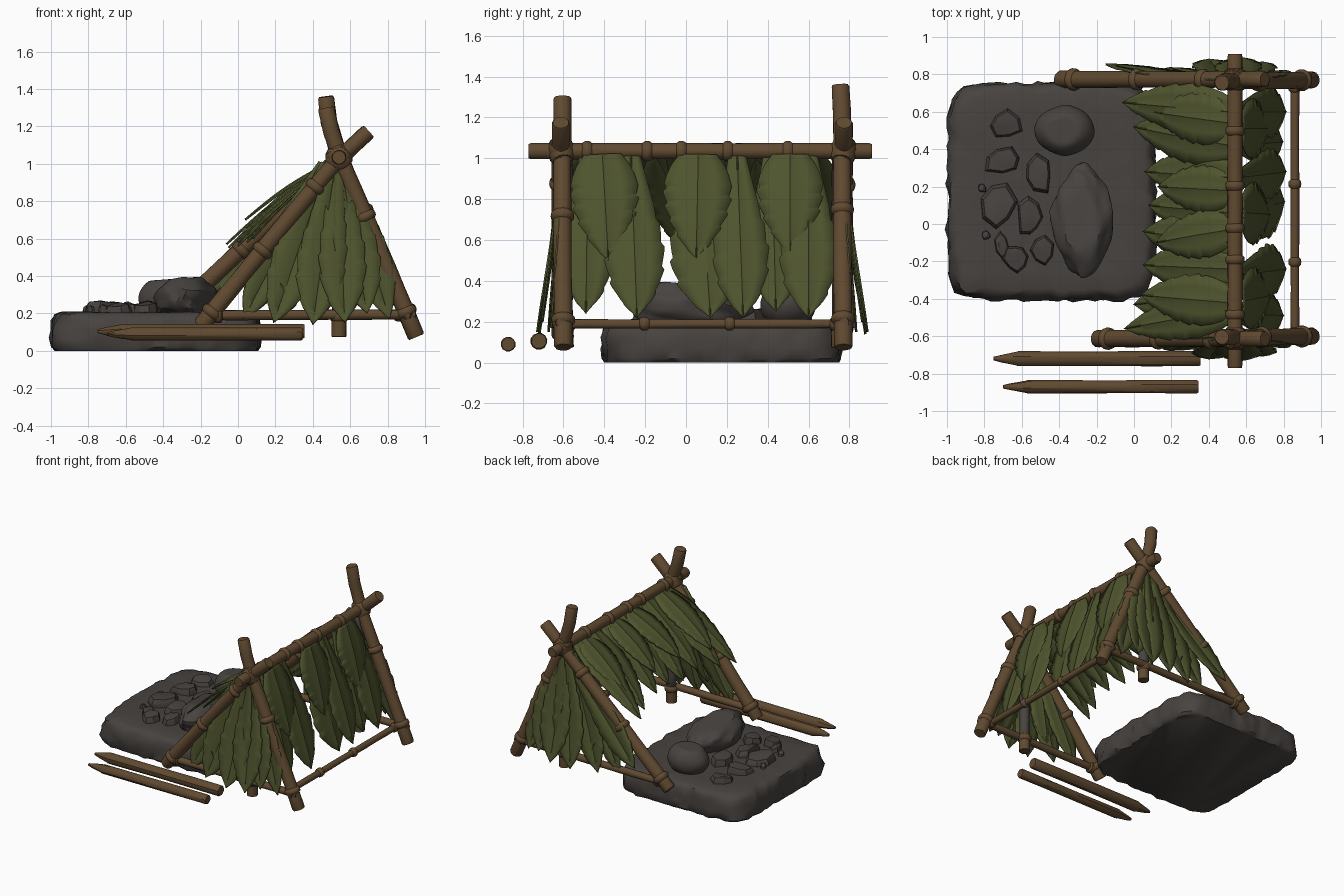
import bpy, bmesh, math, random
from mathutils import Vector, noise

if "Cube" in bpy.data.objects:
    bpy.data.objects.remove(bpy.data.objects["Cube"])

random.seed(4)


def material(name, rgb):
    m = bpy.data.materials.new(name)
    m.diffuse_color = (*rgb, 1)
    m.use_nodes = True
    m.node_tree.nodes["Principled BSDF"].inputs["Base Color"].default_value = m.diffuse_color
    return m


WOOD = material("brown_wood", (0.118, 0.068, 0.030))
LEAF = material("green_leaf", (0.078, 0.089, 0.027))
STONE = material("grey_stone", (0.064, 0.056, 0.051))


def finish(name, bm, mat, angle=40):
    bmesh.ops.recalc_face_normals(bm, faces=bm.faces)
    me = bpy.data.meshes.new(name)
    bm.to_mesh(me)
    bm.free()
    me.materials.append(mat)
    for p in me.polygons:
        p.use_smooth = True
    me.set_sharp_from_angle(angle=math.radians(angle))
    ob = bpy.data.objects.new(name, me)
    bpy.context.collection.objects.link(ob)
    return ob


def loft(bm, rings):
    """Skin a list of closed point rings and cap both ends."""
    vs = [[bm.verts.new(p) for p in r] for r in rings]
    n = len(vs[0])
    for a, b in zip(vs, vs[1:]):
        for i in range(n):
            bm.faces.new((a[i], a[(i + 1) % n], b[(i + 1) % n], b[i]))
    bm.faces.new(vs[0][::-1])
    bm.faces.new(vs[-1])


def tube(bm, path, radii, sides=14, wobble=0.0):
    path = [Vector(p) for p in path]
    rings = []
    for k, p in enumerate(path):
        d = (path[min(k + 1, len(path) - 1)] - path[max(k - 1, 0)]).normalized()
        u = d.cross(Vector((0.31, 0.9, 0.2) if abs(d.y) < 0.7 else (0, 0, 1))).normalized()
        v = d.cross(u)
        rings.append([p + (u * math.cos(t) + v * math.sin(t)) * (radii[k] + random.uniform(-wobble, wobble))
                      for t in (2 * math.pi * i / sides for i in range(sides))])
    loft(bm, rings)


def along(path, t):
    """Point at fraction t of a polyline."""
    pts = [Vector(p) for p in path]
    seg = [(b - a).length for a, b in zip(pts, pts[1:])]
    d = t * sum(seg)
    for a, b, s in zip(pts, pts[1:], seg):
        if d <= s + 1e-6:
            return a.lerp(b, d / s)
        d -= s
    return pts[-1]


def pole(name, path, r0, r1, nodes=(), mat=WOOD, bulge=1.3):
    """Slightly uneven pole with raised node rings at the given fractions."""
    bm = bmesh.new()
    ts = [0, 0.008] + [i / 10 for i in range(1, 10)] + [0.992, 1]
    tube(bm, [along(path, t) for t in ts],
         [(r0 + (r1 - r0) * t) * (0.88 if t in (0, 1) else 1) for t in ts], wobble=0.0015)
    for t in nodes:
        c = along(path, t)
        d = (along(path, min(1, t + 0.03)) - along(path, max(0, t - 0.03))).normalized()
        r = r0 + (r1 - r0) * t
        tube(bm, [c + d * s for s in (-0.024, -0.014, 0, 0.014, 0.024)],
             [r, r * (bulge - .07), r * bulge, r * (bulge - .07), r])
    return finish(name, bm, mat)


# --- A-frames at both ends
for side, y, top, foot in (("front", -0.605, 1.30, (-0.20, 0.13)), ("back", 0.765, 1.36, (-0.40, 0.15))):
    s = -1 if y < 0 else 1
    pole(side + "_right_leg", [(0.47, y - (0.01 if s > 0 else 0), top), (0.49, y, 1.2), (0.55, y, 1.02),
                               (0.75, y, 0.56), (0.955, y + 0.005, 0.075)], 0.044, 0.046, (0.47, 0.89))
    yb = y + s * 0.008
    pole(side + "_left_leg", [(0.70, yb, 1.175), (0.54, yb, 1.03), (0.1, yb, 0.50 if s < 0 else 0.62),
                              (foot[0], yb, foot[1])], 0.043, 0.047, (0.3, 0.62, 0.93))
    pole(side + "_bottom_rail", [(foot[0] + 0.05, yb, 0.19), (0.95, yb, 0.195)], 0.027, 0.027, (0.04, 0.96), bulge=1.6)
    # grey centre post with a brown foot
    yp = y - s * 0.015
    pole(side + "_centre_post", [(0.54, yp, 0.2), (0.54, yp, 1.0)], 0.036, 0.036, mat=STONE)
    pole(side + "_post_foot", [(0.54, yp, 0.075), (0.54, yp, 0.21)], 0.04, 0.04, (0.8,))
    # lashing around the crossing
    bm = bmesh.new()
    for dx, dz in ((0.6, 0.8), (-0.6, 0.8), (0.45, 0.9), (-0.2, 0.97)):
        c, d = Vector((0.54, y + s * 0.006, 1.035)), Vector((dx, 0.15 * s, dz)).normalized()
        tube(bm, [c + d * k for k in (-0.058, -0.04, 0, 0.04, 0.058)], [0.047, 0.06, 0.068, 0.06, 0.047])
    finish(side + "_lashing", bm, WOOD)

# --- poles joining the frames
pole("ridge_pole", [(0.54, -0.77, 1.035), (0.54, 0.91, 1.035)], 0.04, 0.04, (0.1, 0.17, 0.345, 0.445, 0.58, 0.755, 0.91))
pole("right_bottom_rail", [(0.86, -0.62, 0.19), (0.86, 0.77, 0.19)], 0.023, 0.023, (0.03, 0.3, 0.6, 0.97), bulge=1.5)

# --- sharpened stakes
for i, (y, z, x0, x1, r) in enumerate(((-0.72, 0.105, -0.75, 0.355, 0.041), (-0.87, 0.09, -0.70, 0.345, 0.036))):
    bm = bmesh.new()
    xs = [x0, x0 + 0.04, x0 + 0.12, x0 + 0.13, -0.2, 0.1, x1 - 0.01, x1]
    tube(bm, [(x, y, z) for x in xs], [r * k for k in (0.25, 0.5, 0.9, 1, 0.97, 1, 1, 0.88)], 12, 0.0015)
    finish("stake_%d" % (i + 1), bm, WOOD, 30)

# --- leaves: half-width profiles from base to tip
BROAD = [0.55, 0.78, 0.92, 1.0, 1.0, 0.95, 0.86, 0.72, 0.54, 0.32, 0.0]
FANNED = [0.3, 0.42, 0.55, 0.68, 0.82, 0.94, 1.0, 0.97, 0.82, 0.52, 0.0]


def leaf(name, base, tip, width, side, bow=0.02, profile=BROAD):
    """Serrated leaf, lightly folded along its midrib and bowed outward."""
    base, tip, side = Vector(base), Vector(tip), Vector(side)
    axis = tip - base
    side = (side - axis * side.dot(axis) / axis.length_squared).normalized()
    nrm = side.cross(axis).normalized()
    bm, rows, n = bmesh.new(), [], 42
    for k in range(n + 1):
        t = k / n
        f = t * 10
        i = min(int(f), 9)
        w = width / 2 * (profile[i] + (profile[i + 1] - profile[i]) * (f - i))
        c = base + axis * t + nrm * bow * math.sin(math.pi * t)
        row = []
        for u in (-1, -0.5, -0.05, 0, 0.05, 0.5, 1):
            # uneven teeth, different on each edge
            saw = 1 - (0.1 * ((k + 3 * (u > 0)) % 6) / 5 if t > 0.3 else 0.03)
            lift = 0.004 if u == 0 else -0.06 * w * u * u
            row.append(bm.verts.new(c + side * (u * w * (saw if abs(u) == 1 else 1) + 1e-4 * u) + nrm * lift))
        rows.append(row)
    for a, b in zip(rows, rows[1:]):
        for j in range(6):
            bm.faces.new((a[j], a[j + 1], b[j + 1], b[j]))
    ob = finish(name, bm, LEAF, 50)
    m = ob.modifiers.new("thickness", "SOLIDIFY")
    m.thickness, m.offset = 0.008, 0


# right roof slope: (y at ridge, y at tip, tip z, outward shift, width)
RIGHT = [(-0.48, -0.49, 0.24, 0, 0.27), (-0.27, -0.24, 0.22, 0.008, 0.30), (0.06, 0.12, 0.22, 0.0, 0.36),
         (0.25, 0.28, 0.22, 0.008, 0.28), (0.42, 0.44, 0.25, 0, 0.28), (0.6, 0.60, 0.22, 0.008, 0.29),
         (-0.41, -0.38, 0.50, 0.03, 0.34), (0.06, 0.05, 0.51, 0.03, 0.34), (0.51, 0.51, 0.53, 0.03, 0.33)]
for i, (y0, y1, z, o, w) in enumerate(RIGHT):
    leaf("right_roof_leaf_%d" % i, (0.555 + o, y0, 1.02), (0.555 + o + (1.02 - z) * (0.31 if z < 0.4 else 0.27), y1, z),
         w, (0, -1, 0), 0.012, FANNED if z < 0.4 else BROAD)

# left roof slope: (y at ridge, tip x, tip y, tip z, width)
LEFT = [(0.60, -0.06, 0.65, 0.57, 0.27), (0.42, 0.0, 0.52, 0.58, 0.28), (0.25, 0.06, 0.28, 0.60, 0.28),
        (0.06, 0.08, 0.10, 0.60, 0.28), (-0.1, 0.05, -0.04, 0.58, 0.28), (-0.24, 0.05, -0.22, 0.60, 0.28),
        (-0.38, 0.0, -0.43, 0.56, 0.28), (-0.46, -0.05, -0.56, 0.55, 0.24),
        (0.54, 0.1, 0.6, 0.71, 0.28), (0.18, 0.13, 0.2, 0.72, 0.26), (-0.03, 0.12, -0.1, 0.72, 0.26),
        (-0.42, 0.04, -0.38, 0.70, 0.28)]
for i, (y0, x, y1, z, w) in enumerate(LEFT):
    leaf("left_roof_leaf_%d" % i, (0.52, y0, 1.02), (x, y1, z), w, (0, 1, 0), 0.022)

# gable fans: (base x, tip x, tip z, outward y at the tip, width)
FAN = [(0.46, 0.03, 0.17, 0.02, 0.22), (0.48, 0.19, 0.15, 0.06, 0.26), (0.52, 0.40, 0.14, 0.10, 0.27),
       (0.54, 0.57, 0.15, 0.12, 0.26), (0.56, 0.81, 0.17, 0.045, 0.21), (0.55, 0.69, 0.20, 0.085, 0.25),
       (0.42, 0.27, 0.28, 0.05, 0.24)]
for side, y, s in (("front", -0.61, -1), ("back", 0.77, 1)):
    fan = FAN + ([(0.44, -0.15, 0.28, 0.08, 0.22)] if s > 0 else [])
    for i, (bx, tx, tz, o, w) in enumerate(fan):
        yy = y + s * 0.005 * (i % 3)
        leaf("%s_gable_leaf_%d" % (side, i), (bx, yy, 1.0 if bx > 0.45 else 0.88), (tx, yy + s * o, tz), w,
             (-s, 0, 0), 0.012, FANNED)

# --- stone slab: rounded square rings with a chipped rim
bm = bmesh.new()
cx, cy, hx, hy = -0.44, 0.175, 0.565, 0.59
rings = []
for z, inset in ((0, 0.02), (0.02, 0.005), (0.07, 0.0), (0.12, 0.003), (0.165, 0.008), (0.195, 0.022),
                 (0.207, 0.05), (0.208, 0.15), (0.206, 0.3), (0.206, 0.45)):
    ring = []
    for i in range(96):
        a = 2 * math.pi * i / 96
        c, s = math.cos(a), math.sin(a)
        k = (abs(c) ** 7 + abs(s) ** 7) ** (-1 / 7)
        p = Vector((c * k, s * k, 0))
        chip = 0.028 * noise.noise(Vector((p.x * 7, p.y * 7, z * 13))) - 0.01
        ring.append((cx + p.x * (hx - inset + chip), cy + p.y * (hy - inset + chip),
                     z + (0.006 * noise.noise(p * (4 - inset * 4)) if z > 0.1 else 0)))
    rings.append(ring)
loft(bm, rings)
finish("stone_slab", bm, STONE, 45)


def boulder(name, loc, size, rough, freq, angle, tilt=0.0, power=2.0):
    bm = bmesh.new()
    bmesh.ops.create_icosphere(bm, subdivisions=4, radius=1)
    for v in bm.verts:
        d = v.co.normalized()
        q = d * (1 + rough * noise.noise(d * freq + Vector(loc) * 7))
        q.z = max(-0.8, min(q.z, 0.82 + 0.1 * q.x))
        q.x *= 1 - 0.25 * abs(q.y) ** power
        v.co = Vector((loc[0] + q.x * size[0], loc[1] + q.y * size[1], loc[2] + q.z * size[2] + tilt * q.y * max(q.z, 0)))
    finish(name, bm, STONE, angle)


boulder("round_stone", (-0.37, 0.50, 0.285), (0.16, 0.135, 0.12), 0.04, 1.2, 60, power=6)
boulder("long_stone", (-0.275, 0.02, 0.28), (0.165, 0.295, 0.12), 0.14, 2.2, 25, -0.04)

# --- flat broken stones on the slab: (x, y, radius x, radius y, height)
CHIPS = [(-0.69, 0.53, .09, .08, .04), (-0.70, 0.34, .115, .09, .05), (-0.51, 0.27, .085, .11, .055),
         (-0.73, 0.10, .10, .13, .055), (-0.56, 0.03, .075, .11, .05), (-0.71, -0.11, .045, .08, .035),
         (-0.63, -0.18, .07, .085, .045), (-0.49, -0.14, .07, .085, .05), (-0.81, 0.19, .025, .025, .03),
         (-0.79, -0.06, .025, .025, .03)]
for i, (x, y, rx, ry, h) in enumerate(CHIPS):
    bm = bmesh.new()
    n = random.choice((6, 7, 8))
    rad = [random.uniform(0.72, 1.15) for _ in range(n)]
    turn = random.uniform(0, 1)
    rings = [[(x + rx * f * rad[k] * math.cos(turn + 2 * math.pi * k / n),
               y + ry * f * rad[k] * math.sin(turn + 2 * math.pi * k / n),
               0.195 + z + (0.01 * math.sin(k + i) if z > 0.02 else 0)) for k in range(n)]
             for f, z in ((1.0, 0), (0.97, h * 0.55), (0.82, h + 0.006), (0.4, h + 0.01))]
    loft(bm, rings)
    finish("broken_stone_%d" % (i + 1), bm, STONE, 20)
